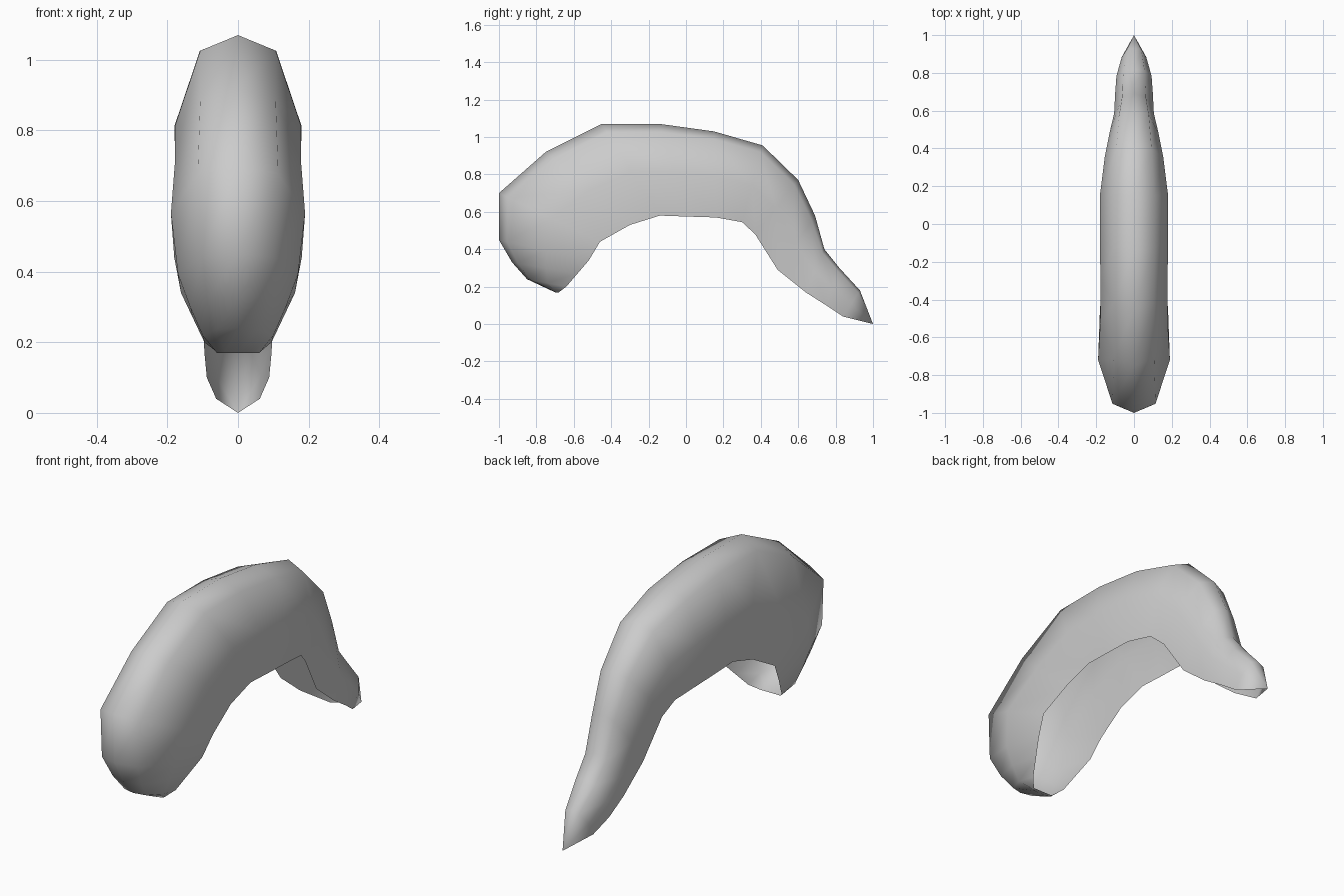
import bpy, bmesh

if "Cube" in bpy.data.objects:
    bpy.data.objects.remove(bpy.data.objects["Cube"])

# Stations along the arch: outer ridge (y, z), open inner rim (y, z), half width
STATIONS = [
    ((-0.70, 0.17), (-0.68, 0.17), 0.06),
    ((-0.85, 0.24), (-0.64, 0.20), 0.10),
    ((-0.93, 0.33), (-0.58, 0.27), 0.135),
    ((-1.00, 0.45), (-0.52, 0.34), 0.17),
    ((-1.00, 0.70), (-0.46, 0.44), 0.19),
    ((-0.75, 0.92), (-0.30, 0.53), 0.178),
    ((-0.45, 1.07), (-0.14, 0.58), 0.178),
    ((-0.14, 1.07), (0.00, 0.575), 0.18),
    ((0.15, 1.03), (0.16, 0.57), 0.18),
    ((0.41, 0.955), (0.30, 0.545), 0.155),
    ((0.60, 0.77), (0.37, 0.48), 0.13),
    ((0.69, 0.58), (0.49, 0.29), 0.105),
    ((0.74, 0.40), (0.64, 0.17), 0.10),
    ((0.82, 0.30), (0.75, 0.10), 0.093),
    ((0.93, 0.18), (0.84, 0.04), 0.065),
    ((1.00, 0.00), (1.00, 0.00), 0.0),
]
# Half cross-section: (fraction of half width, fraction of the way to the rim)
HALF = [(0, 0), (0.6, 0.09), (1, 0.52), (0.95, 1)]
SECTION = [(-x, t) for x, t in reversed(HALF[1:])] + HALF

# Curved open shell, lofted through the stations
bm = bmesh.new()
rows = []
for (oy, oz), (ry, rz), w in STATIONS:
    rows.append([bm.verts.new((x * w, oy + (ry - oy) * t, oz + (rz - oz) * t))
                 for x, t in SECTION])
for a, b in zip(rows, rows[1:]):
    for i in range(len(SECTION) - 1):
        bm.faces.new((a[i], b[i], b[i + 1], a[i + 1]))

# Close the blunt front end and weld the tail point
bm.faces.new(rows[0])
bmesh.ops.remove_doubles(bm, verts=bm.verts[:], dist=0.0005)
bmesh.ops.recalc_face_normals(bm, faces=bm.faces[:])
bm.normal_update()
top = max(bm.faces, key=lambda f: f.calc_center_median().z)
if top.normal.z < 0:
    bmesh.ops.reverse_faces(bm, faces=bm.faces[:])
for f in bm.faces:
    f.smooth = True

mesh = bpy.data.meshes.new("arched_shell")
bm.to_mesh(mesh)
bm.free()
shell = bpy.data.objects.new("arched_shell", mesh)
bpy.context.collection.objects.link(shell)
